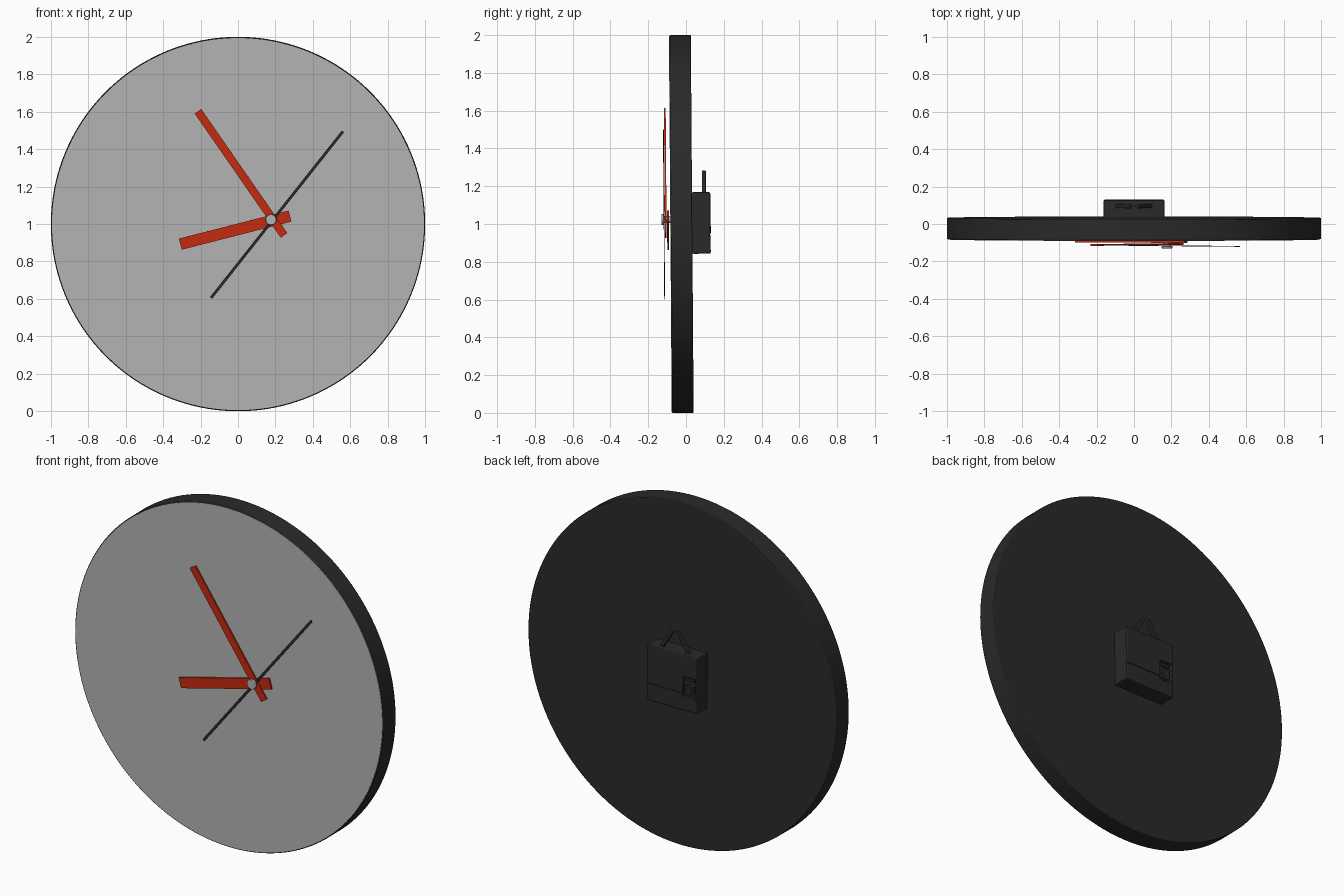
import bpy
import bmesh
from math import atan2, hypot
from mathutils import Matrix, Vector

default = bpy.data.objects.get("Cube")
if default:
    bpy.data.objects.remove(default, do_unlink=True)


def material(name, rgb):
    m = bpy.data.materials.new(name)
    m.use_nodes = True
    m.diffuse_color = (*rgb, 1)
    bsdf = m.node_tree.nodes["Principled BSDF"]
    bsdf.inputs["Base Color"].default_value = (*rgb, 1)
    bsdf.inputs["Roughness"].default_value = 0.6
    return m


BLACK = material("black plastic", (0.023, 0.023, 0.023))
GREY = material("grey face", (0.46, 0.46, 0.46))
RED = material("orange red hands", (0.56, 0.024, 0.005))

# The whole clock leans forward very slightly about its middle
CENTRE = Vector((0, 0, 1))
LEAN = (Matrix.Translation(CENTRE) @ Matrix.Rotation(0.0075, 4, 'X')
        @ Matrix.Translation(-CENTRE))


def finish(name, bm, mat, bevel=0, smooth=False):
    bm.transform(LEAN)
    mesh = bpy.data.meshes.new(name)
    bm.to_mesh(mesh)
    bm.free()
    mesh.materials.append(mat)
    ob = bpy.data.objects.new(name, mesh)
    bpy.context.collection.objects.link(ob)
    if bevel:
        mod = ob.modifiers.new("Bevel", 'BEVEL')
        mod.width = bevel
        mod.segments = 2
        mod.limit_method = 'ANGLE'
    if smooth:
        bpy.ops.object.select_all(action='DESELECT')
        ob.select_set(True)
        bpy.context.view_layer.objects.active = ob
        bpy.ops.object.shade_smooth_by_angle(angle=0.6)
    return ob


def box(name, xs, ys, zs, mat, bevel=0):
    bm = bmesh.new()
    size = [b - a for a, b in (xs, ys, zs)]
    mid = [(a + b) / 2 for a, b in (xs, ys, zs)]
    bmesh.ops.create_cube(bm, size=1, matrix=Matrix.Translation(mid) @ Matrix.Diagonal((*size, 1)))
    return finish(name, bm, mat, bevel)


def disc(name, x, z, radius, ys, mat, sides=128, bevel=0):
    bm = bmesh.new()
    place = Matrix.Translation((x, sum(ys) / 2, z)) @ Matrix.Rotation(1.5707963, 4, 'X')
    bmesh.ops.create_cone(bm, cap_ends=True, segments=sides, radius1=radius,
                          radius2=radius, depth=ys[1] - ys[0], matrix=place)
    return finish(name, bm, mat, bevel, sides > 8)


def bar(name, start, end, width, ys, mat, bevel=0):
    """Flat bar between two (x, z) points."""
    dx, dz = end[0] - start[0], end[1] - start[1]
    mid = ((start[0] + end[0]) / 2, sum(ys) / 2, (start[1] + end[1]) / 2)
    place = (Matrix.Translation(mid) @ Matrix.Rotation(-atan2(dz, dx), 4, 'Y')
             @ Matrix.Diagonal((hypot(dx, dz), ys[1] - ys[0], width, 1)))
    bm = bmesh.new()
    bmesh.ops.create_cube(bm, size=1, matrix=place)
    return finish(name, bm, mat, bevel)


# Case and dial
disc("clock_case", 0, 1, 1.0, (-0.081, 0.033), BLACK, 160, 0.004)
disc("dial_face", 0, 1, 0.994, (-0.083, -0.078), GREY, 160)

# Hands, stacked outward from the dial around an off-centre spindle
bar("hour_hand", (-0.308, 0.893), (0.278, 1.043), 0.061, (-0.1, -0.09), RED)
bar("minute_hand", (-0.214, 1.603), (0.246, 0.94), 0.043, (-0.112, -0.103), RED)
bar("second_hand", (-0.144, 0.606), (0.561, 1.496), 0.015, (-0.118, -0.114), BLACK)
disc("spindle", 0.176, 1.024, 0.018, (-0.12, -0.08), GREY, 24)
disc("spindle_cap", 0.176, 1.024, 0.029, (-0.13, -0.117), GREY, 32, 0.003)

# Movement housing on the back, with a cover seam and a setting pocket cut in
housing = box("movement_housing", (-0.163, 0.163), (0.03, 0.13), (0.842, 1.168), BLACK, 0.008)
cutters = [
    box("seam_cutter", (-0.2, 0.2), (0.125, 0.15), (0.942, 0.947), BLACK),
    box("pocket_cutter", (-0.153, -0.07), (0.112, 0.15), (0.925, 1.045), BLACK),
]
for cutter in cutters:
    cutter.hide_render = True
    cutter.hide_viewport = True
    cutter.display_type = 'WIRE'
    mod = housing.modifiers.new("Cut", 'BOOLEAN')
    mod.operation = 'DIFFERENCE'
    mod.solver = 'EXACT'
    mod.object = cutter

# Setting knob and slider inside the pocket
disc("setting_knob", -0.112, 0.97, 0.032, (0.1, 0.127), BLACK, 8)
disc("setting_knob_core", -0.112, 0.97, 0.018, (0.1, 0.131), BLACK, 8)
box("setting_slider", (-0.14, -0.085), (0.1, 0.122), (1.018, 1.032), BLACK)

# Hanging loop: two slanted bars rising from the housing
for side, label in ((1, "left"), (-1, "right")):
    bar("hanger_" + label, (side * 0.092, 1.155), (side * 0.016, 1.28), 0.02,
        (0.086, 0.107), BLACK, 0.004)
